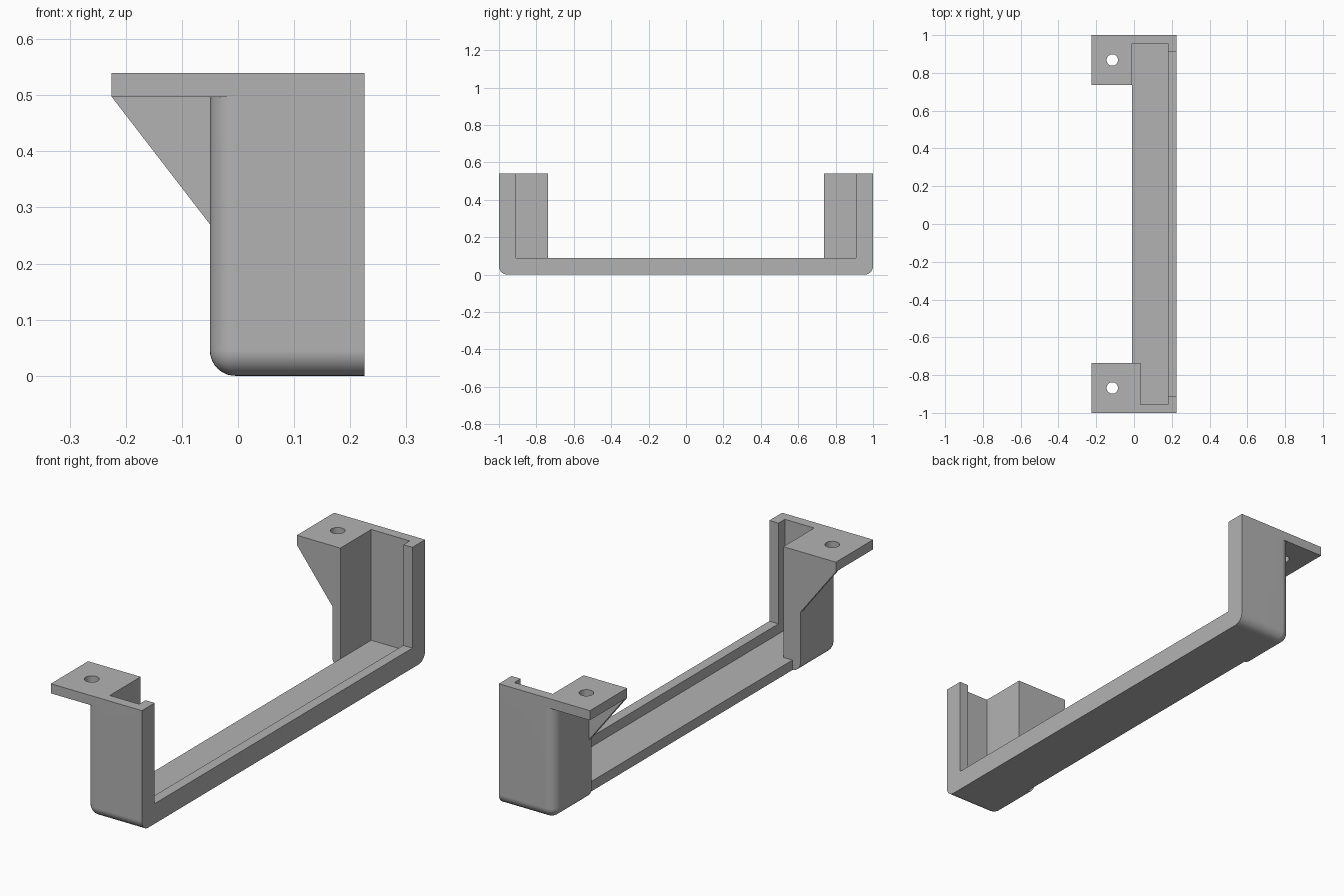
import bpy
import bmesh
import math

default_cube = bpy.data.objects.get("Cube")
if default_cube:
    bpy.data.objects.remove(default_cube, do_unlink=True)

# Main dimensions
BACK, FRONT = -0.05, 0.225      # body extent in x
FLANGE_X = -0.225               # outer edge of the mounting flanges
TOP, FLANGE_Z = 0.54, 0.497
WALL = 0.045
POST = 0.737                    # inner y of the end posts
INNER_BACK = -0.01
FAR = 1.5                       # overshoot for cutters

grey = bpy.data.materials.new("plain grey")
grey.use_nodes = True
grey.diffuse_color = (0.45, 0.45, 0.45, 1)
grey.node_tree.nodes["Principled BSDF"].inputs["Base Color"].default_value = grey.diffuse_color


def to_object(name, bm):
    bmesh.ops.recalc_face_normals(bm, faces=bm.faces)
    mesh = bpy.data.meshes.new(name)
    bm.to_mesh(mesh)
    bm.free()
    mesh.materials.append(grey)
    obj = bpy.data.objects.new(name, mesh)
    bpy.context.collection.objects.link(obj)
    return obj


def box_mesh(x, y, z):
    bm = bmesh.new()
    bmesh.ops.create_cube(bm, size=1)
    for v in bm.verts:
        for axis, (low, high) in enumerate((x, y, z)):
            v.co[axis] = low if v.co[axis] < 0 else high
    return bm


def box(name, x, y, z):
    return to_object(name, box_mesh(x, sorted(y), z))


def gusset(name, y0, y1):
    bm = bmesh.new()
    profile = [(FLANGE_X, 0.51), (FLANGE_X, FLANGE_Z), (BACK, 0.27), (-0.03, 0.27), (-0.03, 0.51)]
    face = bm.faces.new([bm.verts.new((x, y0, z)) for x, z in profile])
    extruded = bmesh.ops.extrude_face_region(bm, geom=[face])["geom"]
    bmesh.ops.translate(bm, vec=(0, y1 - y0, 0),
                        verts=[g for g in extruded if isinstance(g, bmesh.types.BMVert)])
    return to_object(name, bm)


def screw_hole(name, y):
    bm = bmesh.new()
    bmesh.ops.create_cone(bm, cap_ends=True, segments=32, radius1=0.03, radius2=0.03, depth=0.3)
    bmesh.ops.translate(bm, vec=(-0.115, y, TOP), verts=bm.verts)
    return to_object(name, bm)


def combine(target, tool, operation):
    mod = target.modifiers.new(operation.lower(), 'BOOLEAN')
    mod.object, mod.operation, mod.solver = tool, operation, 'EXACT'
    bpy.context.view_layer.objects.active = target
    bpy.ops.object.modifier_apply(modifier=mod.name)
    bpy.data.objects.remove(tool, do_unlink=True)


# Solid body, rounded on its back uprights and along the bottom
bm = box_mesh((BACK, FRONT), (-1, 1), (0, TOP))


def is_rounded(edge):
    a, b = (v.co for v in edge.verts)
    mid = (a + b) / 2
    upright = abs(a.z - b.z) > 0.1
    if upright:
        return mid.x < 0
    return mid.z < 0.01 and mid.x < 0.2


bmesh.ops.bevel(bm, geom=[e for e in bm.edges if is_rounded(e)], offset=WALL,
                segments=10, profile=0.5, affect='EDGES')
bracket = to_object("bracket", bm)

# Mounting flanges and their thin gussets
for side in (-1, 1):
    combine(bracket, box("flange", (FLANGE_X, 0.1), (side * POST, side), (FLANGE_Z, TOP)), 'UNION')
    combine(bracket, gusset("gusset", side * POST, side * (POST + 0.02)), 'UNION')

# Open back, device cavity, and front opening framed by a lip
cuts = [
    box("back_cut", (-FAR, INNER_BACK), (-POST, POST), (-FAR, FAR)),
    box("cavity_cut", (INNER_BACK - 0.1, 0.18), (-POST, POST), (WALL, FAR)),
    box("rear_pocket_cut", (INNER_BACK, 0.18), (0.5, 0.955), (WALL, FAR)),
    box("front_pocket_cut", (0.035, 0.18), (-0.955, -0.5), (WALL, FAR)),
    box("opening_cut", (0.1, FAR), (-0.91, 0.91), (0.09, FAR)),
]
# Screw holes
cuts += [screw_hole("screw_hole", side * 0.868) for side in (-1, 1)]
for cut in cuts:
    combine(bracket, cut, 'DIFFERENCE')

# Smooth rounded edges, crisp corners
bpy.ops.object.select_all(action='DESELECT')
bracket.select_set(True)
bpy.context.view_layer.objects.active = bracket
bpy.ops.object.shade_smooth_by_angle(angle=math.radians(25))
weighted = bracket.modifiers.new("weighted normals", 'WEIGHTED_NORMAL')
weighted.keep_sharp = True
